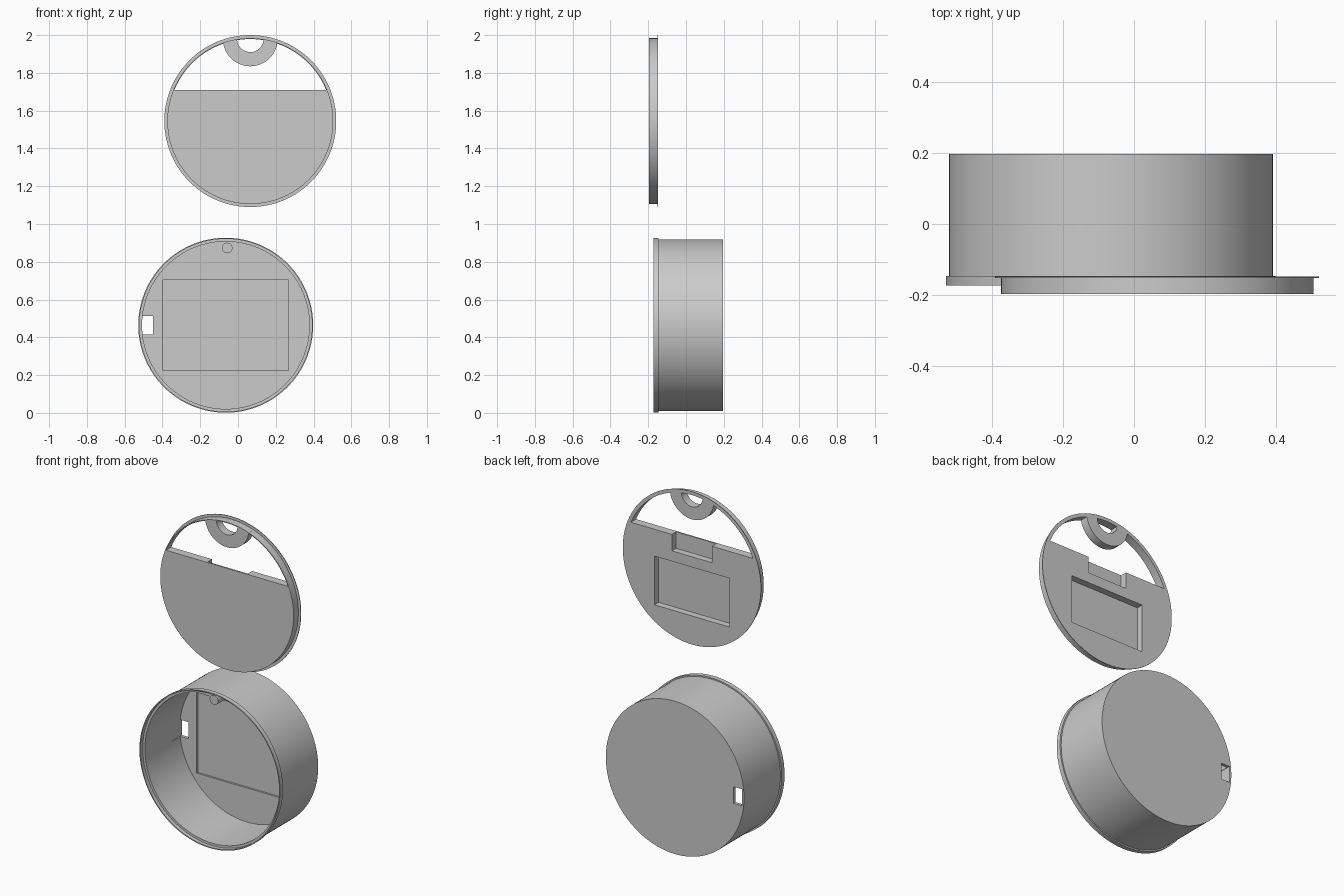
import bpy, bmesh
from math import sin, cos, pi, asin, radians

if "Cube" in bpy.data.objects:
    bpy.data.objects.remove(bpy.data.objects["Cube"])

CUP = (-0.065, 0.464)    # x, z of the case axis
LID = (0.065, 1.545)     # x, z of the lid axis
SEGS = 128


def finish(name, bm):
    bmesh.ops.remove_doubles(bm, verts=bm.verts, dist=1e-5)
    bmesh.ops.recalc_face_normals(bm, faces=bm.faces)
    me = bpy.data.meshes.new(name)
    bm.to_mesh(me)
    bm.free()
    ob = bpy.data.objects.new(name, me)
    bpy.context.collection.objects.link(ob)
    return ob


def lathe(name, centre, profile):
    """Spin an open (radius, y) profile around the y axis."""
    bm = bmesh.new()
    rings = []
    for i in range(SEGS):
        a = 2 * pi * i / SEGS
        rings.append([bm.verts.new((centre[0] + r * cos(a), y, centre[1] + r * sin(a)))
                      for r, y in profile])
    for i in range(SEGS):
        p, q = rings[i], rings[(i + 1) % SEGS]
        for k in range(len(profile) - 1):
            if profile[k][0] == 0:
                bm.faces.new((p[k], p[k + 1], q[k + 1]))
            elif profile[k + 1][0] == 0:
                bm.faces.new((p[k], p[k + 1], q[k]))
            else:
                bm.faces.new((p[k], p[k + 1], q[k + 1], q[k]))
    return finish(name, bm)


def prism(name, outline, y0, y1):
    """Extrude an (x, z) outline along y."""
    bm = bmesh.new()
    face = bm.faces.new([bm.verts.new((x, y0, z)) for x, z in outline])
    ext = bmesh.ops.extrude_face_region(bm, geom=[face])
    verts = [v for v in ext["geom"] if isinstance(v, bmesh.types.BMVert)]
    bmesh.ops.translate(bm, verts=verts, vec=(0, y1 - y0, 0))
    return finish(name, bm)


def arc(cx, cz, r, a0, a1, n):
    return [(cx + r * cos(a0 + (a1 - a0) * i / n), cz + r * sin(a0 + (a1 - a0) * i / n))
            for i in range(n + 1)]


def rect(x0, x1, z0, z1):
    return [(x0, z0), (x1, z0), (x1, z1), (x0, z1)]


def cut(ob, outline, y0, y1):
    cutter = prism("cutter", outline, y0, y1)
    cutter.hide_render = True
    mod = ob.modifiers.new("cut", 'BOOLEAN')
    mod.operation, mod.solver, mod.object = 'DIFFERENCE', 'EXACT', cutter
    bpy.context.view_layer.objects.active = ob
    bpy.ops.object.modifier_apply(modifier=mod.name)
    bpy.data.objects.remove(cutter)


# Round case: back plate, wall, and a thin raised lip that seats the lid
case = lathe("case", CUP, [
    (0, 0.178), (0.443, 0.178), (0.443, -0.15), (0.457, -0.15), (0.457, -0.173),
    (0.463, -0.173), (0.463, -0.146), (0.455, -0.146), (0.455, 0.197), (0, 0.197)])
# Shallow board recess inside and a slot through the back plate
cut(case, rect(CUP[0] - 0.332, CUP[0] + 0.332, CUP[1] - 0.24, CUP[1] + 0.24), 0.1, 0.189)
cut(case, rect(-0.507, -0.45, 0.414, 0.513), 0.1, 0.3)

# Post near the top of the case
post = prism("post", arc(-0.057, 0.873, 0.028, 0, 2 * pi * 31 / 32, 31), -0.145, 0.18)

# Lid: plug disc with a thin flange at its back
lid = lathe("lid", LID, [
    (0, -0.197), (0.439, -0.197), (0.439, -0.152), (0.455, -0.152), (0.455, -0.148), (0, -0.148)])
# Window above the chord
a = asin(0.165 / 0.434)
cut(lid, arc(*LID, 0.434, a, pi - a, 64), -0.3, 0)
# Back pockets: notch at the chord and a rectangular recess
cut(lid, rect(LID[0] - 0.132, LID[0] + 0.132, 1.612, 1.8), -0.188, 0)
cut(lid, rect(LID[0] - 0.247, LID[0] + 0.247, 1.26, 1.55), -0.188, 0)

# Half-ring loop hanging from the top of the lid
loop = prism("loop",
             arc(LID[0], 1.98, 0.145, radians(188), radians(352), 32)
             + arc(LID[0], 1.98, 0.07, radians(356), radians(184), 32),
             -0.197, -0.148)

for ob in (case, post, lid, loop):
    bpy.ops.object.select_all(action='DESELECT')
    ob.select_set(True)
    bpy.context.view_layer.objects.active = ob
    bpy.ops.object.shade_smooth_by_angle(angle=radians(30))
